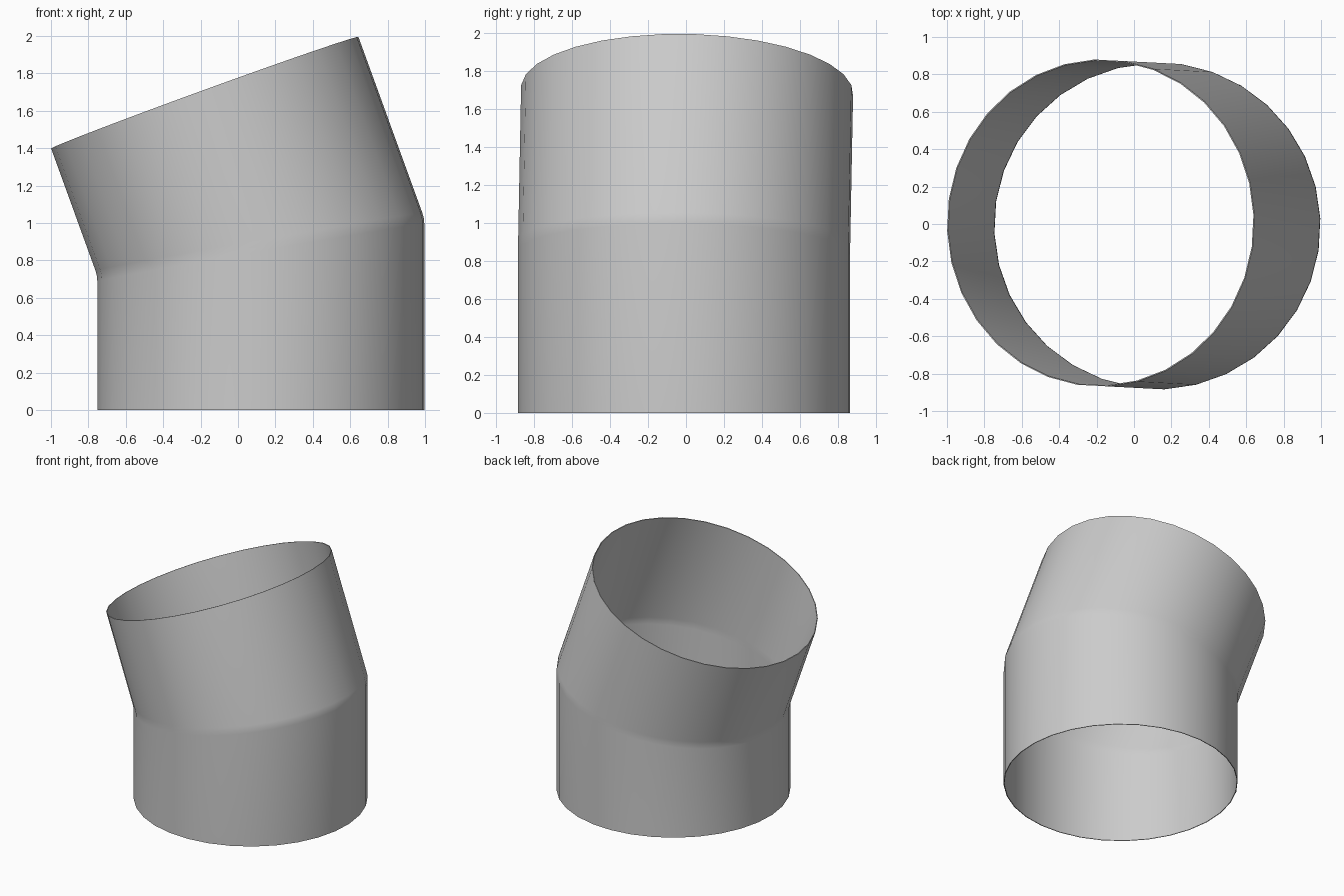
import bpy
import bmesh
from math import cos, sin, tan, pi, radians
from mathutils import Vector, Matrix

cube = bpy.data.objects.get("Cube")
if cube:
    bpy.data.objects.remove(cube, do_unlink=True)

SEGMENTS = 32
RADIUS = 0.875
BEND = radians(20)
HEADING = radians(177)          # direction the upper pipe leans towards
JOINT = Vector((0.122, -0.01, 0.872))
UPPER_LENGTH = 0.877
FILLET = 0.03                   # softening on each side of the mitre

grey = bpy.data.materials.new("plain grey")
grey.use_nodes = True
colour = (0.6, 0.6, 0.6, 1)
grey.diffuse_color = colour
grey.node_tree.nodes["Principled BSDF"].inputs["Base Color"].default_value = colour

# Local frame: pipe leans towards +x, then turns to its heading
turn = Matrix.Rotation(HEADING, 4, 'Z')
tilt = Matrix.Rotation(BEND, 4, 'Y')
place = Matrix.Translation(JOINT) @ turn
mitre = tan(BEND / 2)


def ring(bm, point):
    verts = []
    for i in range(SEGMENTS):
        a = 2 * pi * (i + 0.5) / SEGMENTS
        verts.append(bm.verts.new(place @ point(RADIUS * cos(a), RADIUS * sin(a))))
    return verts


def lower(x, y, drop):
    return Vector((x, y, -mitre * x - drop))


def upper(x, y, rise):
    return tilt @ Vector((x, y, mitre * x + rise))


def seam(x, y):
    ends = (lower(x, y, FILLET) + upper(x, y, FILLET)) / 2
    return (ends + lower(x, y, 0)) / 2


# Elbow wall: straight base, softened mitre, tilted upper pipe
bm = bmesh.new()
rings = [
    ring(bm, lambda x, y: Vector((x, y, -JOINT.z))),
    ring(bm, lambda x, y: lower(x, y, FILLET)),
    ring(bm, seam),
    ring(bm, lambda x, y: upper(x, y, FILLET)),
    ring(bm, lambda x, y: tilt @ Vector((x, y, UPPER_LENGTH))),
]
for a, b in zip(rings, rings[1:]):
    for i in range(SEGMENTS):
        j = (i + 1) % SEGMENTS
        bm.faces.new((a[i], a[j], b[j], b[i]))
mesh = bpy.data.meshes.new("pipe_elbow")
bm.to_mesh(mesh)
bm.free()
mesh.materials.append(grey)
elbow = bpy.data.objects.new("pipe_elbow", mesh)
bpy.context.collection.objects.link(elbow)

# Thin wall, grown inwards
wall = elbow.modifiers.new("wall", 'SOLIDIFY')
wall.thickness = 0.006
wall.offset = -1

bpy.context.view_layer.objects.active = elbow
elbow.select_set(True)
bpy.ops.object.modifier_apply(modifier=wall.name)
bpy.ops.object.shade_smooth_by_angle(angle=radians(35))
